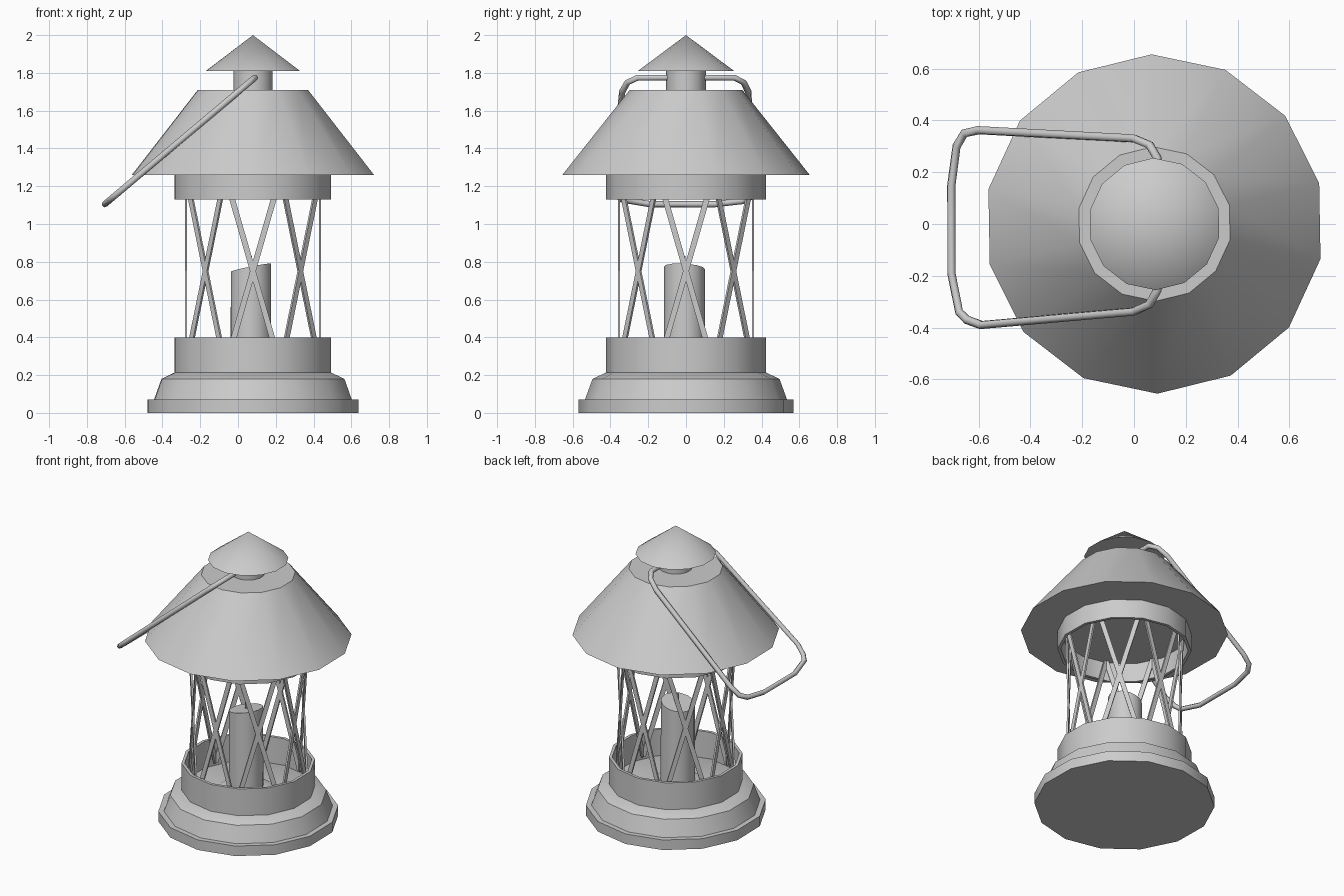
import bpy, bmesh, math
from mathutils import Vector, Matrix

if "Cube" in bpy.data.objects:
    bpy.data.objects.remove(bpy.data.objects["Cube"])

CX = 0.079                    # lantern axis
SIDES = 14
PHASE = math.radians(91)


def finish(name, bm, smooth=True):
    bmesh.ops.recalc_face_normals(bm, faces=bm.faces)
    me = bpy.data.meshes.new(name)
    bm.to_mesh(me)
    bm.free()
    ob = bpy.data.objects.new(name, me)
    bpy.context.collection.objects.link(ob)
    if smooth:
        bpy.ops.object.select_all(action='DESELECT')
        ob.select_set(True)
        bpy.context.view_layer.objects.active = ob
        bpy.ops.object.shade_smooth_by_angle(angle=math.radians(30))
    return ob


def lathe(name, profile, closed=False, sides=SIDES, cx=CX, cy=0.0):
    """Spin (radius, z) points round a vertical axis; open profiles get end caps."""
    bm = bmesh.new()
    rings = []
    for r, z in profile:
        if r == 0:
            rings.append([bm.verts.new((cx, cy, z))] * sides)
        else:
            rings.append([bm.verts.new((cx + r * math.cos(PHASE + math.tau * i / sides),
                                        cy + r * math.sin(PHASE + math.tau * i / sides), z))
                          for i in range(sides)])
    pairs = list(zip(rings, rings[1:]))
    if closed:
        pairs.append((rings[-1], rings[0]))
    for a, b in pairs:
        for i in range(sides):
            j = (i + 1) % sides
            bm.faces.new(list(dict.fromkeys((a[i], a[j], b[j], b[i]))))
    if not closed:
        for ring in (rings[0], rings[-1]):
            if len(set(ring)) > 1:
                bm.faces.new(ring)
    return finish(name, bm)


# Base with foot rim and sloped shoulder
lathe("base", [(0.57, 0), (0.57, 0.07), (0.535, 0.07), (0.495, 0.18), (0.42, 0.215)])

# Upper and lower hollow collars
for name, z0, z1 in (("lower_collar", 0.21, 0.4), ("upper_collar", 1.13, 1.262)):
    lathe(name, [(0.423, z0), (0.423, z1), (0.403, z1), (0.403, z0)], closed=True)

# Roof, chimney neck and pointed cap
lathe("roof", [(0.655, 1.26), (0.298, 1.71)])
lathe("chimney_neck", [(0.105, 1.70), (0.105, 1.815)])
lathe("cap", [(0.255, 1.81), (0, 2.0)])

# Candle with slanted top, wick and melted wax
candle = lathe("candle", [(0.11, 0.215), (0.108, 0.768)], cx=0.068, cy=-0.008)
for v in candle.data.vertices:
    if v.co.z > 0.5:
        v.co.z += 0.2 * (v.co.x - 0.068) - 0.06 * v.co.y
lathe("wick", [(0.007, 0.75), (0.006, 0.83)], sides=6, cx=0.068, cy=-0.008)
lathe("wax_pool", [(0.18, 0.213), (0.16, 0.225), (0.10, 0.235)], cx=0.068, cy=-0.008)

# Lattice of flat crossing bars
bm = bmesh.new()
R = 0.384
for k in range(8):
    mid = math.tau * k / 8
    for s in (-1, 1):
        a0, a1 = mid - s * math.pi / 8, mid + s * math.pi / 8
        p = Vector((CX + R * math.cos(a0), R * math.sin(a0), 0.24))
        q = Vector((CX + R * math.cos(a1), R * math.sin(a1), 1.261))
        axis = (q - p).normalized()
        out = Vector((math.cos(mid), math.sin(mid), 0))
        side = axis.cross(out)
        rot = Matrix((side, out, axis)).transposed().to_4x4()
        bmesh.ops.create_cube(bm, size=1, matrix=Matrix.Translation((p + q) / 2) @ rot
                              @ Matrix.Diagonal((0.03, 0.012, (q - p).length, 1)))
finish("lattice_bars", bm, smooth=False)

# Carrying handle: a bent rod tilted to the left, pivoting in the neck
path = [(0.09, 0.08), (0.09, 0.255), (0.06, 0.305), (0.0, 0.33), (-0.60, 0.362),
        (-0.655, 0.35), (-0.685, 0.30), (-0.705, 0.15), (-0.705, -0.19),
        (-0.675, -0.34), (-0.645, -0.37), (-0.59, -0.39), (0.0, -0.338),
        (0.06, -0.31), (0.09, -0.255), (0.09, -0.08)]
cu = bpy.data.curves.new("handle", 'CURVE')
cu.dimensions = '3D'
cu.bevel_depth = 0.017
cu.bevel_resolution = 1
cu.use_fill_caps = True
sp = cu.splines.new('POLY')
sp.points.add(len(path) - 1)
for pt, (x, y) in zip(sp.points, path):
    pt.co = (x, y, 1.775 + 0.843 * (x - 0.09), 1)
sp.use_smooth = True
bpy.context.collection.objects.link(bpy.data.objects.new("handle", cu))
